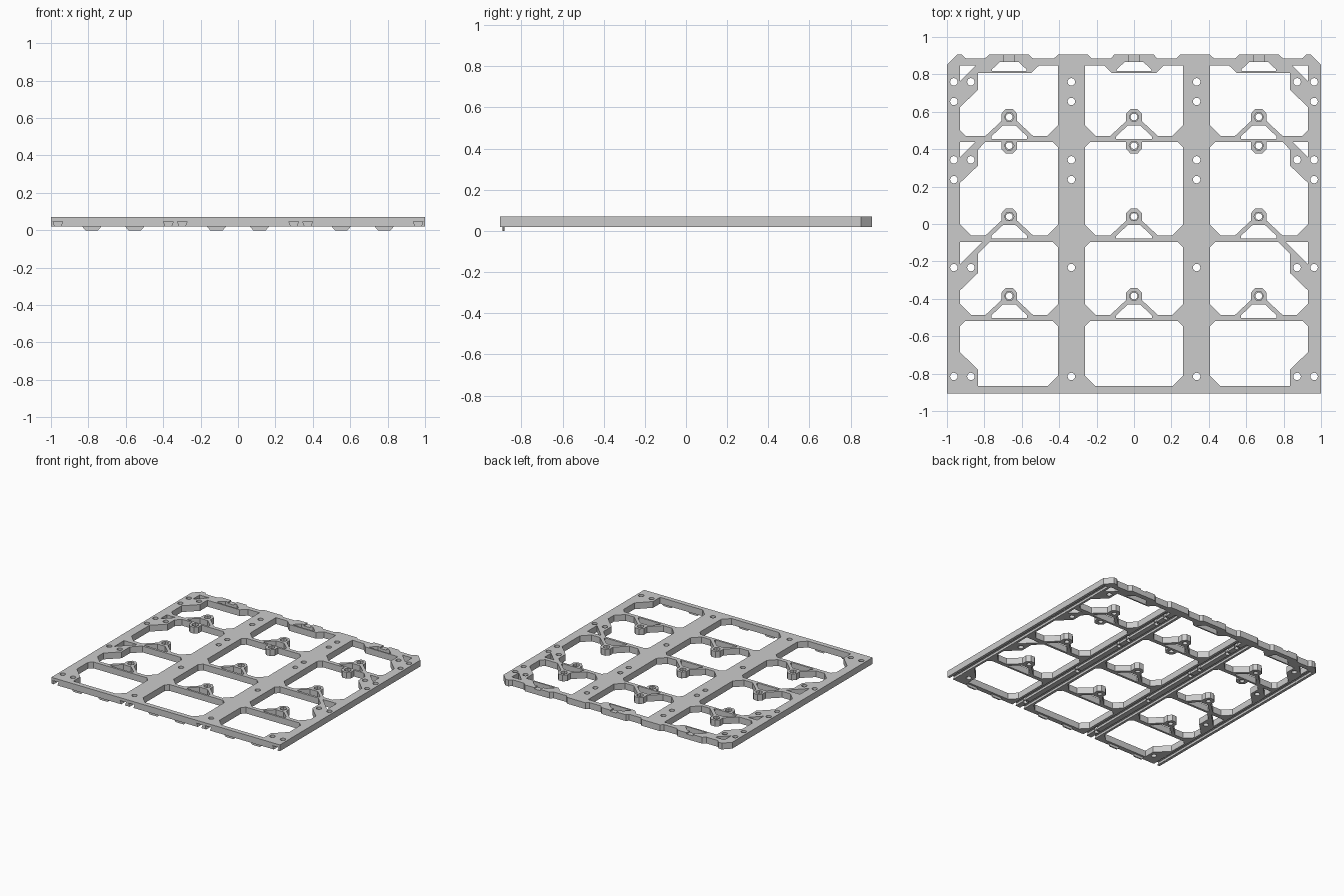
import bpy, bmesh, math

if "Cube" in bpy.data.objects:
    bpy.data.objects.remove(bpy.data.objects["Cube"])

Z0, Z1 = 0.02, 0.07
loops = []          # outline and every through-opening of the flat frame


def mirror(pts):
    return [(-x, y) for x, y in reversed(pts)]


def both_sides(pts):
    loops.append(pts)
    loops.append(mirror(pts))


def circle(x, y, r, n=16):
    return [(x + r * math.cos(2 * math.pi * i / n), y + r * math.sin(2 * math.pi * i / n)) for i in range(n)]


# outer outline with scalloped back edge
half = [(0, -.905), (-1, -.905), (-1, .85), (-.947, .905), (-.92, .905), (-.898, .885),
        (-.797, .885), (-.775, .905), (-.561, .905), (-.54, .885), (-.428, .885), (-.406, .905),
        (-.246, .905), (-.225, .885), (-.123, .885), (-.107, .905)]
loops.append(half + mirror(half)[:-1])

CELLS = (-.667, 0, .667)
BOSS_Y = (.572, .04, -.385)
HANG_Y = .419


def lower_edge(cx, by, left, right, cl):
    # bottom side of an opening, left to right, running round the boss and its arms
    yb = by - .102
    arm = [(-.128, yb), (-.042, by - .022), (-.042, by + .018), (-.018, by + .043)]
    arm = arm + mirror(arm)
    return [(left, yb + cl), (left + cl, yb)] + [(cx + x, y) for x, y in arm] + \
           [(right - .058, yb), (right, yb + .058)]


def hang(cx, top):
    # hanging boss below the first bar, right to left
    r = [(.042, top), (.042, HANG_Y - .018), (.018, HANG_Y - .043)]
    return [(cx + x, y) for x, y in r + mirror(r)]


# outer-column openings (left, mirrored to right)
L, R, C = -.93, -.406, -.667
both_sides(lower_edge(C, BOSS_Y[0], L, R, .03) +
           [(R, .848), (-.507, .848), (-.55, .807), (-.834, .807), (-.834, .717), (L, .625)])
both_sides(lower_edge(C, BOSS_Y[1], L, R, .06) + [(R, .41), (R - .028, .438)] + hang(C, .438) +
           [(-.795, .438), (-.834, .398), (-.834, .312), (L, .22)])
both_sides(lower_edge(C, BOSS_Y[2], L, R, .06) + [(R, -.124), (R - .028, -.096)] +
           [(-.77, -.096), (-.834, -.16), (-.834, -.262), (L, -.355)])
both_sides([(-.834, -.867), (R - .055, -.867), (R, -.812), (R, -.547), (R - .028, -.519),
            (L + .028, -.519), (L, -.547), (L, -.685), (-.834, -.78)])

# centre-column openings
L, R = -.262, .262
loops.append(lower_edge(0, BOSS_Y[0], L, R, .058) +
             [(R, .848), (.16, .848), (.118, .807), (-.118, .807), (-.16, .848), (L, .848)])
loops.append(lower_edge(0, BOSS_Y[1], L, R, .058) + [(R, .41), (R - .028, .438)] + hang(0, .438) +
             [(L + .028, .438), (L, .41)])
loops.append(lower_edge(0, BOSS_Y[2], L, R, .058) +
             [(R, -.124), (R - .028, -.096), (L + .028, -.096), (L, -.124)])
loops.append([(L + .055, -.867), (R - .055, -.867), (R, -.812), (R, -.547), (R - .028, -.519),
              (L + .028, -.519), (L, -.547), (L, -.812)])

# corner triangles behind the diagonal braces
for y, s in ((.848, .085), (.438, .08), (-.096, .12)):
    both_sides([(-.93, y), (-.93 + s, y), (-.93, y - s)])

# windows under the bosses, windows in the back rail, boss bores
bosses = [(cx, y) for cx in CELLS for y in BOSS_Y + (HANG_Y,)]
for cx in CELLS:
    for by in BOSS_Y:
        w = [(-.096, by - .118), (-.096, by - .104), (-.034, by - .046)]
        loops.append([(cx + x, y) for x, y in w + mirror(w)])
    w = [(-.093, .818), (-.093, .826), (-.05, .866)]
    loops.append([(cx + x, y) for x, y in w + mirror(w)])
for x, y in bosses:
    loops.append(circle(x, y, .018))

# screw holes
for y in (.76, .655, .343, .237, -.233, -.815):
    for x in (.335, .963):
        both_sides(circle(x, y, .02))
    if y not in (.655, .237):
        both_sides(circle(.872, y, .02))

# fill the profile and extrude it
cu = bpy.data.curves.new("frame", 'CURVE')
cu.dimensions = '2D'
cu.fill_mode = 'BOTH'
cu.extrude = (Z1 - Z0) / 2
for pts in loops:
    sp = cu.splines.new('POLY')
    sp.points.add(len(pts) - 1)
    for p, (x, y) in zip(sp.points, pts):
        p.co = (x, y, 0, 1)
    sp.use_cyclic_u = True
tmp = bpy.data.objects.new("profile", cu)
bpy.context.collection.objects.link(tmp)
bpy.context.view_layer.update()
me = bpy.data.meshes.new_from_object(tmp.evaluated_get(bpy.context.evaluated_depsgraph_get()))
bpy.data.objects.remove(tmp)
bm = bmesh.new()
bm.from_mesh(me)
bmesh.ops.remove_doubles(bm, verts=bm.verts, dist=1e-4)
bmesh.ops.translate(bm, verts=bm.verts, vec=(0, 0, (Z0 + Z1) / 2))
bmesh.ops.recalc_face_normals(bm, faces=bm.faces)
for f in bm.faces:
    f.smooth = False
bm.to_mesh(me)
bm.free()
frame = bpy.data.objects.new("frame", me)
bpy.context.collection.objects.link(frame)


def prism(bm, a, b):
    # closed solid between two matching rings
    va, vb = [bm.verts.new(p) for p in a], [bm.verts.new(p) for p in b]
    n = len(a)
    fs = [bm.faces.new(va), bm.faces.new(vb[::-1])]
    fs += [bm.faces.new((va[i], vb[i], vb[(i + 1) % n], va[(i + 1) % n])) for i in range(n)]
    bmesh.ops.recalc_face_normals(bm, faces=fs)


def mesh_object(name, bm):
    m = bpy.data.meshes.new(name)
    bm.to_mesh(m)
    bm.free()
    o = bpy.data.objects.new(name, m)
    bpy.context.collection.objects.link(o)
    return o


# cutters: dovetail grooves underneath, hex nut pockets, back rail notches
bm = bmesh.new()
for x in (-.963, -.372, -.298, .298, .372, .963):
    ring = [(-.014, .015), (.014, .015), (.026, .047), (-.026, .047)]
    prism(bm, [(x + u, -.95, z) for u, z in ring], [(x + u, .835, z) for u, z in ring])
for x, y in bosses:
    h = circle(x, y, .026, 6)
    prism(bm, [(u, v, .05) for u, v in h], [(u, v, .08) for u, v in h])
for cx in CELLS:
    ring = [(-.027, .06), (.027, .06), (.027, .08), (-.027, .08)]
    prism(bm, [(cx + u, .85, z) for u, z in ring], [(cx + u, .95, z) for u, z in ring])
cutter = mesh_object("cutter", bm)
cutter.hide_render = True
mod = frame.modifiers.new("cut", 'BOOLEAN')
mod.operation = 'DIFFERENCE'
mod.solver = 'EXACT'
mod.object = cutter
bpy.context.view_layer.objects.active = frame
bpy.ops.object.modifier_apply(modifier="cut")
bpy.data.objects.remove(cutter)

# locating tabs under the front rail
bm = bmesh.new()
for cx in CELLS:
    for s in (-.115, .115):
        ring = [(-.053, .022), (-.034, 0), (.034, 0), (.053, .022)]
        prism(bm, [(cx + s + u, -.893, z) for u, z in ring], [(cx + s + u, -.883, z) for u, z in ring])
mesh_object("front_tabs", bm)
